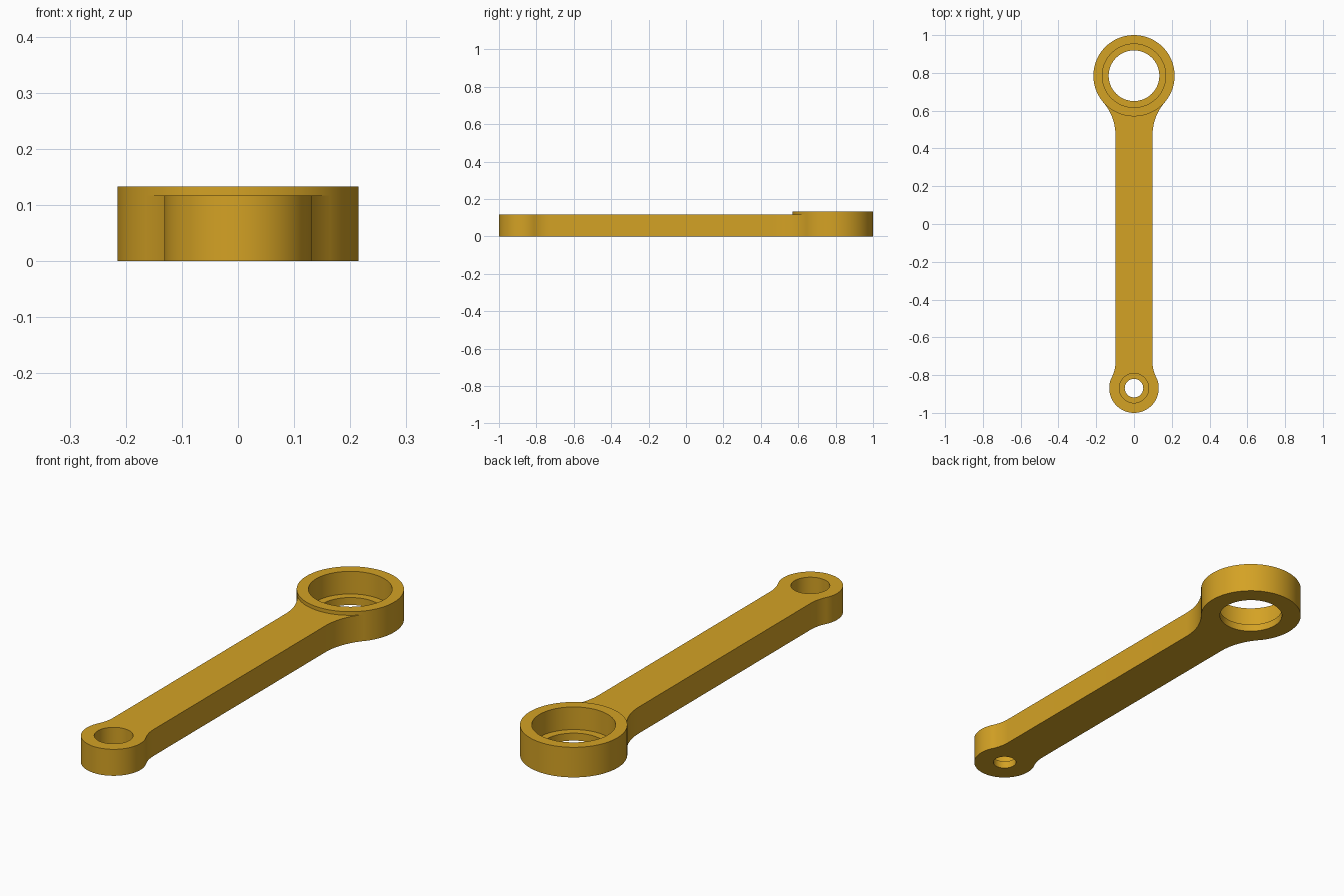
import bpy, bmesh, math

if "Cube" in bpy.data.objects:
    bpy.data.objects.remove(bpy.data.objects["Cube"])

BIG_Y, BIG_R = 0.785, 0.215        # large eye
SMALL_Y, SMALL_R = -0.869, 0.131   # small eye
HALF_W = 0.098                     # half width of the shank
PLATE_H, BIG_H, LEDGE_Z = 0.117, 0.133, 0.033

brass = bpy.data.materials.new("brass_yellow")
brass.diffuse_color = (0.658, 0.361, 0.018, 1)
brass.use_nodes = True
brass.node_tree.nodes["Principled BSDF"].inputs["Base Color"].default_value = brass.diffuse_color


def prism(name, pts, z0, z1):
    """Extrude a flat outline from z0 to z1."""
    bm = bmesh.new()
    face = bm.faces.new([bm.verts.new((x, y, z0)) for x, y in pts])
    ext = bmesh.ops.extrude_face_region(bm, geom=[face])
    top = [v for v in ext["geom"] if isinstance(v, bmesh.types.BMVert)]
    bmesh.ops.translate(bm, verts=top, vec=(0, 0, z1 - z0))
    bmesh.ops.recalc_face_normals(bm, faces=bm.faces)
    mesh = bpy.data.meshes.new(name)
    bm.to_mesh(mesh)
    bm.free()
    mesh.materials.append(brass)
    ob = bpy.data.objects.new(name, mesh)
    bpy.context.collection.objects.link(ob)
    return ob


def arc(cx, cy, r, a0, a1, n):
    return [(cx + r * math.cos(a0 + (a1 - a0) * i / n),
             cy + r * math.sin(a0 + (a1 - a0) * i / n)) for i in range(n + 1)]


def disc(name, cy, r, z0, z1, n=128):
    return prism(name, arc(0, cy, r, 0, 2 * math.pi, n)[:-1], z0, z1)


def fillet_centre(eye_y, eye_r, r, side):
    """Centre of the arc tangent to the shank side and an eye."""
    x = HALF_W + r
    return x, eye_y + side * math.sqrt((eye_r + r) ** 2 - x * x)


# Right half of the outline, bottom to top
rs, rb = 0.18, 0.27
sx, sy = fillet_centre(SMALL_Y, SMALL_R, rs, 1)
bx, by = fillet_centre(BIG_Y, BIG_R, rb, -1)
a_small = math.atan2(sy - SMALL_Y, sx)
a_big = math.atan2(BIG_Y - by, -bx)
right = arc(0, SMALL_Y, SMALL_R, -math.pi / 2, a_small, 48)
right += arc(sx, sy, rs, math.pi + a_small, math.pi, 12)[1:]
right += arc(bx, by, rb, math.pi, a_big, 20)
right.append((0.12, 0.72))         # tucked inside the large eye
left = [(-x, y) for x, y in reversed(right[1:])]

# Shank with small eye, joined to the taller large eye
rod = prism("connecting_rod", right + left, 0, PLATE_H)
steps = [
    ("UNION", disc("large_eye", BIG_Y, BIG_R, 0, BIG_H)),
    ("DIFFERENCE", disc("large_counterbore", BIG_Y, 0.168, LEDGE_Z, 0.3)),
    ("DIFFERENCE", disc("large_hole", BIG_Y, 0.134, -0.1, 0.2)),
    ("DIFFERENCE", disc("small_counterbore", SMALL_Y, 0.078, LEDGE_Z, 0.3, 64)),
    ("DIFFERENCE", disc("small_hole", SMALL_Y, 0.049, -0.1, 0.2, 64)),
]
bpy.context.view_layer.objects.active = rod
for op, tool in steps:
    tool.hide_render = True
    mod = rod.modifiers.new(tool.name, "BOOLEAN")
    mod.operation, mod.object, mod.solver = op, tool, "EXACT"
    bpy.ops.object.modifier_apply(modifier=mod.name)
    bpy.data.objects.remove(tool)

# Smooth curved walls, crisp rims
bpy.ops.object.select_all(action="DESELECT")
rod.select_set(True)
bpy.ops.object.shade_smooth_by_angle(angle=math.radians(30))
